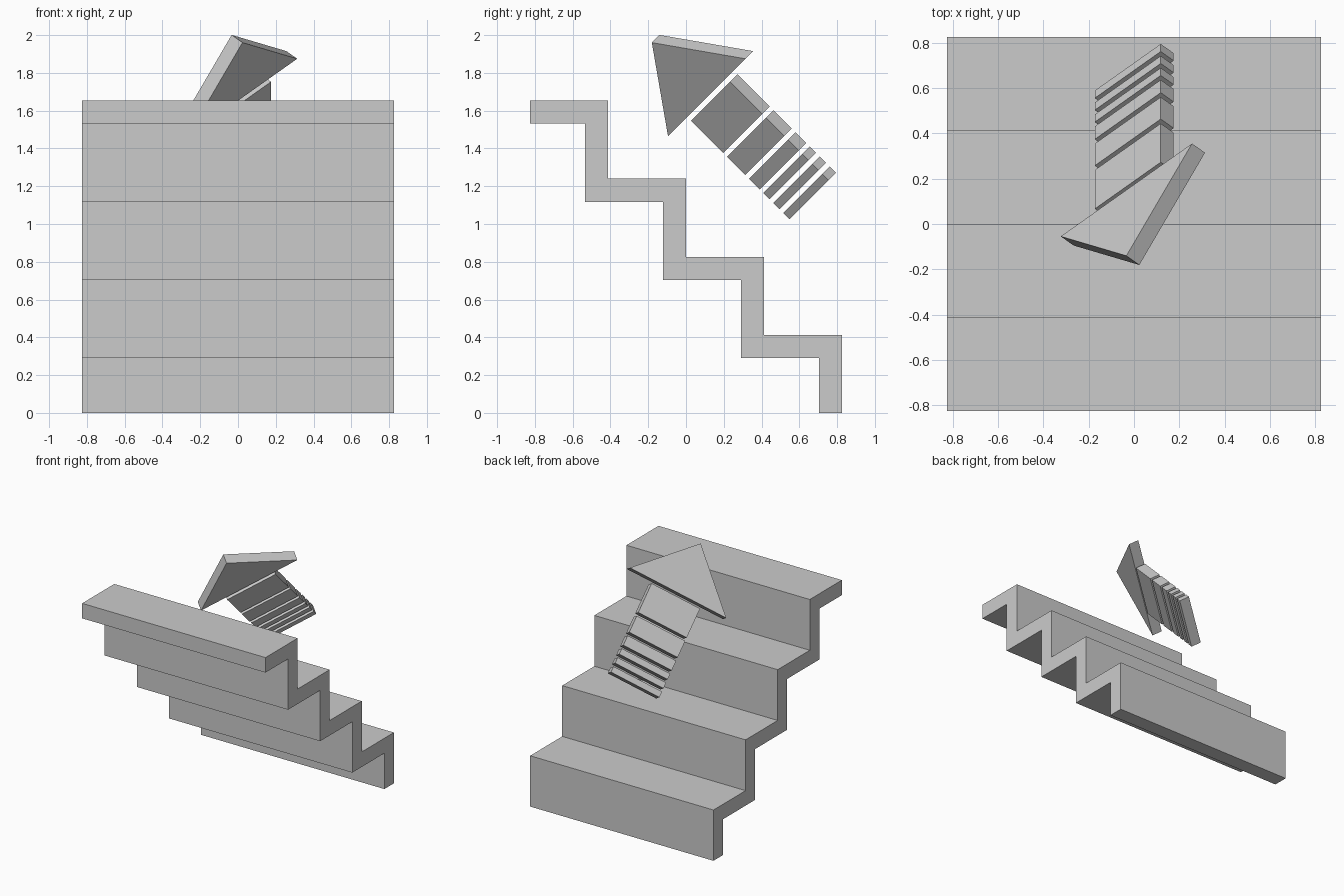
import bpy
import bmesh
from math import sqrt
from mathutils import Vector

cube = bpy.data.objects.get("Cube")
if cube:
    bpy.data.objects.remove(cube, do_unlink=True)

GREY = (0.6, 0.6, 0.6, 1.0)
grey = bpy.data.materials.new("plain_grey")
grey.use_nodes = True
grey.diffuse_color = GREY
grey.node_tree.nodes["Principled BSDF"].inputs["Base Color"].default_value = GREY


def prism(name, outline, sweep):
    """Extrude a flat outline along the sweep vector."""
    bm = bmesh.new()
    face = bm.faces.new([bm.verts.new(p) for p in outline])
    ext = bmesh.ops.extrude_face_region(bm, geom=[face])
    moved = [g for g in ext["geom"] if isinstance(g, bmesh.types.BMVert)]
    bmesh.ops.translate(bm, verts=moved, vec=sweep)
    bmesh.ops.recalc_face_normals(bm, faces=bm.faces)
    mesh = bpy.data.meshes.new(name)
    bm.to_mesh(mesh)
    bm.free()
    mesh.materials.append(grey)
    obj = bpy.data.objects.new(name, mesh)
    bpy.context.collection.objects.link(obj)
    return obj


# Staircase: a folded sheet of four treads and risers
STEPS, HALF, SHEET = 4, 0.825, 0.122
run = 2 * HALF / STEPS
rise = 1.653 / STEPS
upper, lower = [], []
for i in range(STEPS):
    y, z = HALF - i * run, i * rise
    upper += [(y, z), (y, z + rise)]
    under = z - SHEET if i else 0
    lower += [(y - SHEET, under), (y - SHEET, z + rise - SHEET)]
upper.append((-HALF, STEPS * rise))
lower.append((-HALF, STEPS * rise - SHEET))
prism("stairs", [(-HALF, y, z) for y, z in upper + lower[::-1]], Vector((2 * HALF, 0, 0)))

# Arrow frame: pointing direction, width direction and thickness direction
along = Vector((0, -1, 1)).normalized()
across = Vector((sqrt(2), 1, 1)).normalized()
normal = Vector((sqrt(2), -1, -1)).normalized()
THICK = 0.081
base = Vector((-0.005, 0.13, 1.69))


def plate(name, origin, outline):
    """Flat arrow piece from (across, along) points."""
    start = origin - normal * THICK / 2
    return prism(name, [start + across * a + along * b for a, b in outline], normal * THICK)


# Arrow head
plate("arrow_head", base, [(-0.41, 0), (0.41, 0), (0, 0.411)])

# Arrow tail: bars that get shorter away from the head
GAP, WIDE = 0.0277, 0.206
tail = base + Vector((0.006, 0, 0))
top = -GAP
for i, length in enumerate([0.242, 0.137, 0.08, 0.047, 0.047, 0.047]):
    end = top - length
    plate(f"arrow_bar_{i + 1}", tail, [(-WIDE, end), (WIDE, end), (WIDE, top), (-WIDE, top)])
    top = end - GAP
